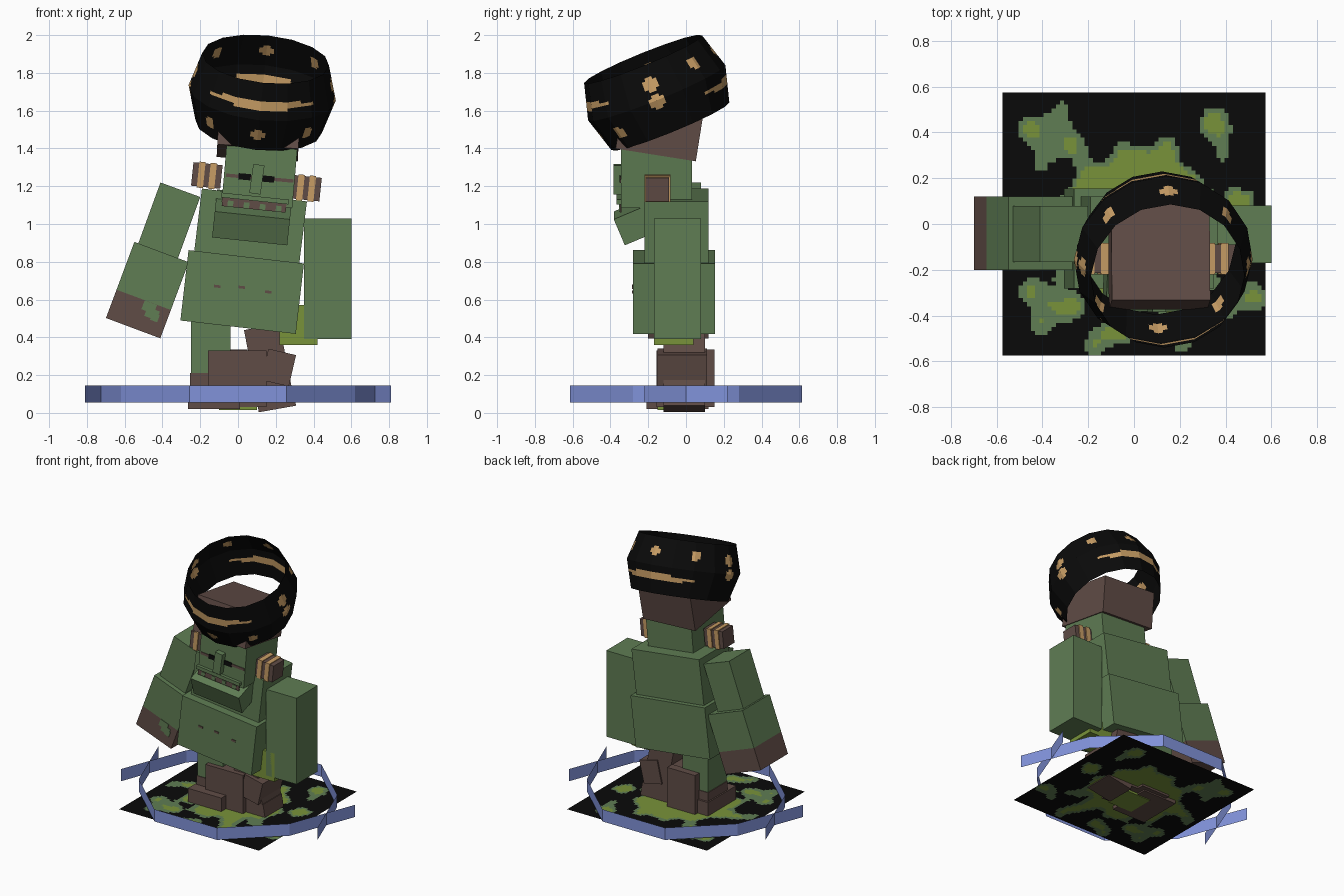
import bpy, bmesh, math
from mathutils import Matrix, Vector, Euler

old = bpy.data.objects.get("Cube")
if old:
    bpy.data.objects.remove(old, do_unlink=True)


def material(name, r, g, b):
    m = bpy.data.materials.new(name)
    m.use_nodes = True
    m.diffuse_color = (r, g, b, 1)
    m.node_tree.nodes["Principled BSDF"].inputs["Base Color"].default_value = (r, g, b, 1)
    return m


GREEN = material("skin green", .115, .205, .088)
BROWN = material("dark brown", .118, .073, .062)
LIME = material("lime green", .19, .29, .042)
BLACK = material("black", .003, .003, .003)
TAN = material("tan", .58, .34, .13)
BLUE = material("blue", .22, .29, .70)


def finish(name, bm, mats, loc=(0, 0, 0), rot=(0, 0, 0)):
    me = bpy.data.meshes.new(name)
    bm.to_mesh(me)
    bm.free()
    for m in mats:
        me.materials.append(m)
    ob = bpy.data.objects.new(name, me)
    ob.location = loc
    ob.rotation_euler = [math.radians(a) for a in rot]
    bpy.context.scene.collection.objects.link(ob)
    return ob


def box(name, mat, centre, size, rot=(0, 0, 0)):
    bm = bmesh.new()
    bmesh.ops.create_cube(bm, size=1, matrix=Matrix.Diagonal((*size, 1)))
    return finish(name, bm, [mat], centre, rot)


def span(name, mat, x, y, z):
    """Upright box from its three ranges."""
    box(name, mat, [sum(r) / 2 for r in (x, y, z)], [r[1] - r[0] for r in (x, y, z)])


def sheet(name, point, nu, nv, rule, mats, **place):
    """Grid surface whose faces get a colour by a rule on (u, v) in 0..1."""
    bm = bmesh.new()
    grid = [[bm.verts.new(point(i / nu, j / nv)) for j in range(nv + 1)] for i in range(nu + 1)]
    for i in range(nu):
        for j in range(nv):
            f = bm.faces.new((grid[i][j], grid[i + 1][j], grid[i + 1][j + 1], grid[i][j + 1]))
            f.material_index = rule((i + .5) / nu, (j + .5) / nv)
    bmesh.ops.remove_doubles(bm, verts=bm.verts, dist=1e-5)
    finish(name, bm, mats, **place)


# Ground square with ragged patches
HALF = .575
PATCHES = [(0, 0, .36), (-.36, .38, .10), (.40, .41, .08), (-.36, -.34, .10),
           (-.12, -.46, .08), (.45, -.30, .08), (.22, -.42, .08), (-.46, .02, .07), (.46, .1, .07)]


def ground_colour(u, v):
    x, y = (2 * u - 1) * HALF, (2 * v - 1) * HALF
    wobble = .03 * math.sin(31 * x + 9 * y) + .03 * math.sin(27 * y - 17 * x + 1)
    depth = max(r - math.hypot(x - a, y - b) for a, b, r in PATCHES) + wobble
    return 2 if depth > .035 else 1 if depth > 0 else 0


sheet("ground_patch", lambda u, v: ((2 * u - 1) * HALF, (2 * v - 1) * HALF, .045),
      64, 64, ground_colour, [BLACK, GREEN, LIME])

# Two open blue bands that cross at the sides
ARC = [(-.81, .22), (-.62, -.28), (-.257, -.615), (.257, -.615), (.62, -.28), (.81, .22)]
for name, s in (("front_band", 1), ("back_band", -1)):
    bm = bmesh.new()
    walls = [[bm.verts.new((x, s * y, z)) for z in (.055, .145)] for x, y in ARC]
    for a, b in zip(walls, walls[1:]):
        bm.faces.new((a[0], b[0], b[1], a[1]))
    finish(name, bm, [BLUE])

# Legs and feet
span("right_leg", GREEN, (-.25, -.04), (-.12, .10), (.05, .52))
span("right_foot", BROWN, (-.265, .01), (-.21, .12), (.02, .145))
span("right_ankle", BROWN, (-.255, -.12), (-.125, .105), (.10, .21))
span("middle_boot", BROWN, (-.16, .15), (-.155, .10), (.03, .33))
span("boot_back", BROWN, (-.18, .05), (.09, .15), (.03, .335))
box("left_leg", BROWN, (.165, -.01, .25), (.19, .22, .42), (0, -11, 0))
box("left_cuff", BROWN, (.215, -.02, .24), (.15, .26, .17), (0, 13, 0))
box("left_foot", BROWN, (.20, -.01, .07), (.20, .22, .10), (0, -10, 0))
span("sole_block", LIME, (-.10, .10), (-.15, .05), (.015, .2))
span("hip_block", LIME, (.22, .42), (-.17, .04), (.36, .57))

# Torso
box("lower_torso", GREEN, (.022, -.063, .64), (.615, .435, .375), (0, 6.6, 0))
box("upper_torso", GREEN, (.065, -.05, .975), (.56, .34, .36), (0, 7, 0))
for x, z in ((-.11, .67), (.02, .665), (.16, .64)):
    box("belly_mark", BROWN, (x, -.282, z), (.035, .006, .014), (0, 7, 0))

# Arms
span("left_arm", GREEN, (.35, .60), (-.17, .08), (.39, 1.03))
box("right_upper_arm", GREEN, (-.377, -.043, .984), (.224, .245, .42), (0, 20, 0))
elbow = Vector((-.48, -.04, .65))
axis = Euler((0, math.radians(20.5), 0)).to_matrix() @ Vector((0, 0, 1))
box("right_forearm", GREEN, elbow + axis * .08, (.307, .32, .27), (0, 20.5, 0))
box("right_hand", BROWN, elbow - axis * .135, (.307, .32, .16), (0, 20.5, 0))
for x, z, w, h in ((-.47, .56, .07, .05), (-.455, .525, .07, .05), (-.44, .505, .04, .04)):
    box("hand_patch", GREEN, (x, -.201, z), (w, .006, h), (0, 20.5, 0))

# Head, jaw and face
TILT = (0, 5, 0)
box("head", GREEN, (.115, -.157, 1.27), (.375, .375, .34), TILT)
box("jaw", GREEN, (.075, -.215, 1.035), (.40, .30, .15), (23, 6, 0))
box("mouth", BROWN, (.085, -.346, 1.10), (.34, .008, .045), (0, 6, 0))
for i in range(4):
    box("tooth", GREEN, (-.04 + .085 * i, -.351, 1.108 - .009 * i), (.03, .006, .03), (0, 6, 0))
box("lip", GREEN, (.09, -.352, 1.135), (.36, .03, .025), (0, 6, 0))
box("nose", GREEN, (.10, -.36, 1.237), (.06, .05, .155), (0, 8, 0))
box("brow_line", BROWN, (.115, -.346, 1.243), (.36, .006, .018), TILT)
for x, z in ((.035, 1.25), (.16, 1.238)):
    box("eye", BLACK, (x, -.349, z), (.065, .006, .033), TILT)
box("skull_cap", BROWN, (.11, -.14, 1.505), (.43, .43, .26), (-9, 3, 0))

# Striped plugs on both sides of the head
for side, x, z in (("right", -.165, 1.257), ("left", .36, 1.19)):
    box(side + "_plug", BROWN, (x, -.152, z), (.155, .125, .125), (0, 6, 0))
    for d in (-.03, .03):
        box(side + "_plug_ring", TAN, (x + d, -.152, z - .1 * d), (.033, .138, .138), (0, 6, 0))

# Tilted barrel band around the head
SIDES, HEIGHT = 16, .385


def band_point(u, v):
    k = u * SIDES
    t = k - math.floor(k)
    a, b = (2 * math.pi * (math.floor(k) + n) / SIDES for n in (0, 1))
    r = .392 - .055 * abs(2 * v - 1)
    x = math.sin(a) * (1 - t) + math.sin(b) * t
    y = -math.cos(a) * (1 - t) - math.cos(b) * t
    return (r * x, r * y, (v - .5) * HEIGHT)


def band_colour(u, v):
    a = (u * 360 + 180) % 360 - 180
    h = (v - .5) * HEIGHT
    if abs(abs(a) - 90) < 12:
        near = min(math.hypot((abs(a) - 90) * .0065, h - c) for c in (.09, -.01))
        return int(near < .04)
    if abs(a) > 90:
        a, h = (a % 360) - 180, -h
    stripe = abs(h - .075) < .024 * (1 - (a / 52) ** 2)
    spot = min(math.hypot((a - c) * .0065, h + .10) for c in (-46, 0, 46)) < .036
    return int(stripe or spot)


sheet("head_band", band_point, SIDES * 7, 24, band_colour, [BLACK, TAN],
      loc=(.128, -.155, 1.695), rot=(22, 6, 0))
